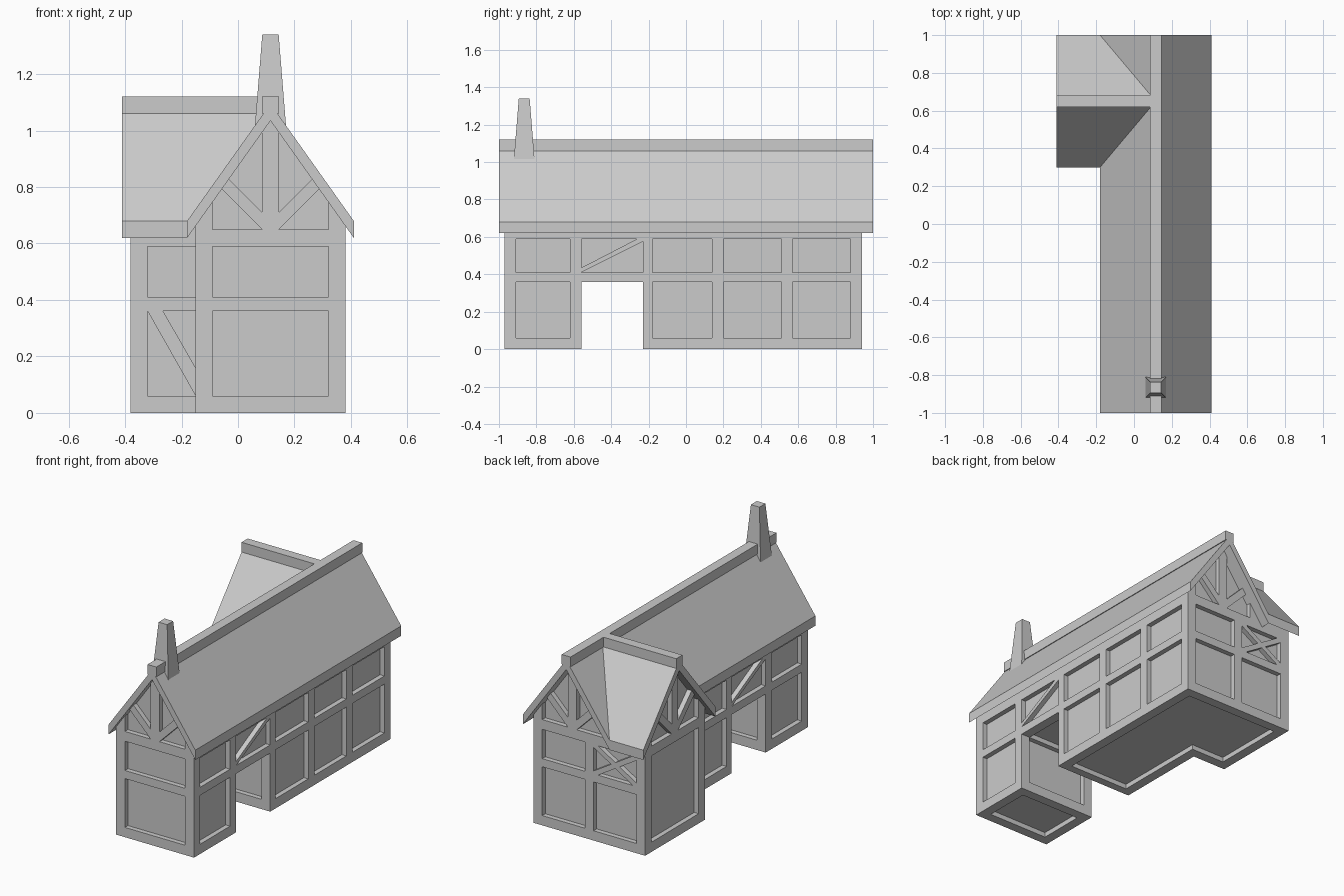
import bpy, bmesh

if "Cube" in bpy.data.objects:
    bpy.data.objects.remove(bpy.data.objects["Cube"])

RX, RY = 0.115, 0.65            # ridge centre lines of main house and wing
APEX, EAVE = 1.035, 0.62        # underside of the roof
SM, SW = 0.415 / 0.295, 0.415 / 0.35   # roof slopes
BEAM, INSET = 0.06, 0.03


def build(name, polys, to3d, d0, d1):
    """Extrude 2D outlines between depths d0 and d1; to3d maps (u, v, d) to space."""
    bm = bmesh.new()
    for poly in polys:
        a = [bm.verts.new(to3d(u, v, d0)) for u, v in poly]
        b = [bm.verts.new(to3d(u, v, d1)) for u, v in poly]
        bm.faces.new(a)
        bm.faces.new(b[::-1])
        for i in range(len(a)):
            j = (i + 1) % len(a)
            bm.faces.new((a[i], a[j], b[j], b[i]))
    bmesh.ops.recalc_face_normals(bm, faces=bm.faces)
    me = bpy.data.meshes.new(name)
    bm.to_mesh(me)
    bm.free()
    ob = bpy.data.objects.new(name, me)
    bpy.context.collection.objects.link(ob)
    return ob


def rect(u0, u1, v0, v1):
    return [(u0, v0), (u1, v0), (u1, v1), (u0, v1)]


def facing_x(u, v, d):
    return (d, u, v)


def facing_y(u, v, d):
    return (u, d, v)


def flat(u, v, d):
    return (u, v, d)


def gable(c, half, s):
    """King post, corner posts, tie beam and two 45 degree braces."""
    def roof(t):
        return APEX - s * t
    out = [rect(c - half, c + half, 0.59, 0.65),
           [(c - .03, .6), (c + .03, .6), (c + .03, roof(.03)), (c, APEX), (c - .03, roof(.03))]]
    for m in (-1, 1):
        out.append([(c + m * half, .6), (c + m * (half - BEAM), .6),
                    (c + m * (half - BEAM), roof(half - BEAM)), (c + m * half, roof(half))])
        lo, hi = [(roof(.03) - z) / (1 + s) for z in (.65, .71)]
        out.append([(c + m * .03, .65), (c + m * (.03 + lo), .65 + lo),
                    (c + m * (.03 + hi), .71 + hi), (c + m * .03, .71)])
    return out


def pentagon(c, half, z0, s):
    top = APEX + 0.01
    return [(c - half, z0), (c + half, z0), (c + half, top - s * half),
            (c, top), (c - half, top - s * half)]


# Plaster infill
build("upper_infill", [pentagon(RX, .265 - INSET, .39, SM)], facing_y, -.94, .91)
build("front_room_infill", [rect(-.12, .35, .03, .4)], facing_y, -.94, -.59)
build("rear_room_infill", [rect(-.12, .35, .03, .4)], facing_y, -.20, .91)
build("wing_infill", [pentagon(RY, .29 - INSET, .03, SW)], facing_x, -.35, 0)

# Long side timbers, with the passage left open
POSTS = [(-.97, -.91), (-.62, -.56), (-.23, -.18), (.14, .20), (.51, .57), (.88, .94)]


def side_frame(posts, end, flip):
    out = [rect(a, b, 0, .65) for a, b in posts]
    out += [rect(-.97, -.56, 0, .06), rect(-.23, end, 0, .06),
            rect(-.97, end, .36, .41), rect(-.97, end, .59, .66)]
    brace = [(-.56, .41), (-.23, .575), (-.23, .59), (-.26, .59), (-.56, .435)]
    out.append([(-.79 - u, v) for u, v in brace] if flip else brace)
    return out


build("right_timbers", side_frame(POSTS, .94, False), facing_x, .38, .38 - BEAM)
build("left_timbers", side_frame(POSTS[:4] + [(.36, .42)], .42, True),
      facing_x, -.15, -.15 + BEAM)

# Front gable timbers
front = [rect(-.15, -.09, 0, .65), rect(.325, .38, 0, .65),
         rect(-.15, .38, 0, .06), rect(-.15, .38, .36, .41)]
build("front_timbers", front + gable(RX, .265, SM), facing_y, -.97, -.97 + BEAM)

# Back wall timbers, covering main house and wing, with a crossed panel
back = [rect(a, b, 0, .62) for a, b in ((-.38, -.325), (-.03, .03), (.325, .38))]
back += [rect(-.38, .38, 0, .06), rect(-.38, .38, .36, .41), rect(-.38, -.15, .59, .69)]
cross = [(-.325, .41), (-.295, .41), (-.03, .572), (-.03, .59), (-.06, .59), (-.325, .428)]
back += [cross, [(-.355 - u, v) for u, v in cross]]
build("back_timbers", back + gable(RX, .265, SM), facing_y, .94, .94 - BEAM)

# Wing timbers
wing_front = [rect(-.38, -.325, 0, .62), rect(-.38, -.15, 0, .06),
              rect(-.38, -.15, .36, .41), rect(-.38, -.15, .59, .69),
              [(-.32, .36), (-.265, .36), (-.15, .16), (-.15, .06)]]
build("wing_front_timbers", wing_front, facing_y, .36, .36 + BEAM)
wing_end = [rect(.36, .42, 0, .65), rect(.88, .94, 0, .65), rect(.36, .94, 0, .06)]
build("wing_end_timbers", wing_end + gable(RY, .29, SW), facing_x, -.38, -.38 + BEAM)

# Passage side timbers
for name, y0, y1 in (("passage_front_timbers", -.56, -.62), ("passage_rear_timbers", -.23, -.18)):
    build(name, [rect(-.15, .38, 0, .06), rect(-.15, .38, .36, .41)], facing_y, y0, y1)

# Roof slabs, sheared vertically to the pitch
main_slope = [[(RX + m * .295, EAVE), (RX, APEX), (RX, APEX + .06), (RX + m * .295, EAVE + .06)]
              for m in (-1, 1)]
build("main_roof", main_slope, facing_y, -1, 1)
wing_slope = [[(-.41, RY + m * .35), (-.18, RY + m * .35), (RX, RY), (-.41, RY)] for m in (-1, 1)]
build("wing_roof", wing_slope,
      lambda u, v, d: (u, v, APEX - SW * abs(v - RY) + d), 0, .06)

# Ridge beams
build("main_ridge", [rect(RX - .03, RX + .03, 1.06, 1.12)], facing_y, -1, 1)
build("wing_ridge", [rect(RY - .03, RY + .03, 1.06, 1.12)], facing_x, -.41, RX - .03)

# Tapered chimney
build("chimney", [rect(-1, 1, -1, 1)],
      lambda u, v, d: (RX + u * (.029 if d > 1 else .058), -.865 + v * (.029 if d > 1 else .058), d),
      .98, 1.34)
